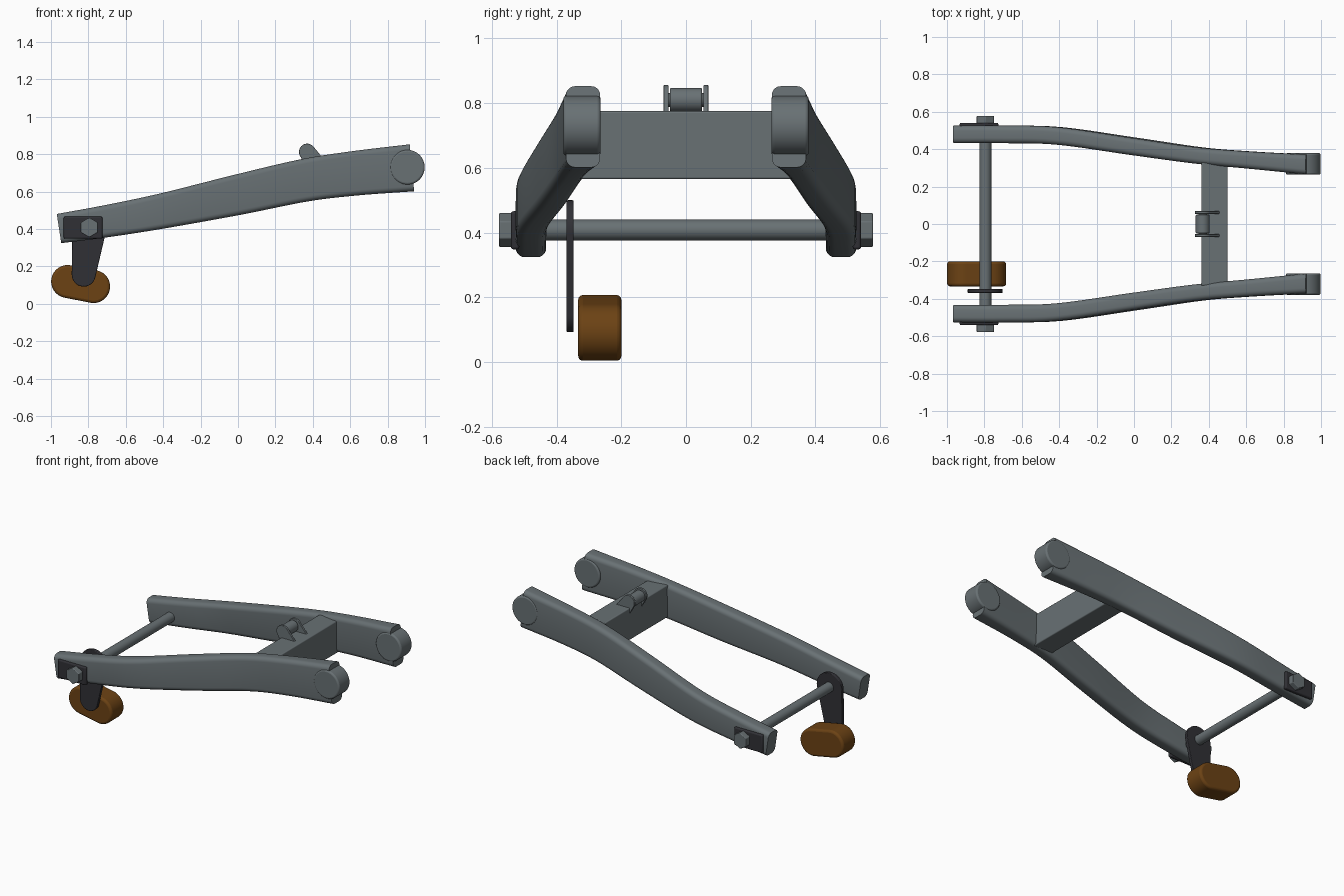
import bpy, bmesh, math
from mathutils import Vector

cube = bpy.data.objects.get("Cube")
if cube:
    bpy.data.objects.remove(cube, do_unlink=True)


def material(name, rgb):
    m = bpy.data.materials.new(name)
    m.use_nodes = True
    m.diffuse_color = (*rgb, 1)
    m.node_tree.nodes["Principled BSDF"].inputs["Base Color"].default_value = (*rgb, 1)
    return m


STEEL = material("steel grey", (0.14, 0.165, 0.175))
DARK = material("dark metal", (0.03, 0.03, 0.036))
BROWN = material("brown", (0.15, 0.055, 0.007))


def finish(name, bm, mat, bevel=0.0):
    bmesh.ops.recalc_face_normals(bm, faces=bm.faces)
    me = bpy.data.meshes.new(name)
    bm.to_mesh(me)
    bm.free()
    me.materials.append(mat)
    ob = bpy.data.objects.new(name, me)
    bpy.context.collection.objects.link(ob)
    bpy.ops.object.select_all(action="DESELECT")
    ob.select_set(True)
    bpy.context.view_layer.objects.active = ob
    bpy.ops.object.shade_smooth_by_angle(angle=math.radians(35))
    if bevel:
        b = ob.modifiers.new("rounded edges", "BEVEL")
        b.width = bevel
        b.segments = 3
        b.limit_method = "ANGLE"
        b.angle_limit = math.radians(40)
    return ob


def plate(name, outline, y0, y1, mat, bevel=0.0):
    """Extrude an (x, z) outline along y."""
    bm = bmesh.new()
    rings = [[bm.verts.new((x, y, z)) for x, z in outline] for y in (y0, y1)]
    bm.faces.new(rings[0])
    bm.faces.new(rings[1])
    n = len(outline)
    for i in range(n):
        j = (i + 1) % n
        bm.faces.new((rings[0][i], rings[0][j], rings[1][j], rings[1][i]))
    return finish(name, bm, mat, bevel)


def disc(x, z, r, n=40):
    return [(x + r * math.sin(2 * math.pi * i / n), z + r * math.cos(2 * math.pi * i / n))
            for i in range(n)]


def hull(points):
    """Convex outline around a set of (x, z) points."""
    pts = sorted(set(points))

    def half(seq):
        out = []
        for p in seq:
            while len(out) > 1 and ((out[-1][0] - out[-2][0]) * (p[1] - out[-2][1])
                                    - (out[-1][1] - out[-2][1]) * (p[0] - out[-2][0])) <= 0:
                out.pop()
            out.append(p)
        return out[:-1]
    return half(pts) + half(pts[::-1])


def rect(x0, x1, z0, z1):
    return [(x0, z0), (x1, z0), (x1, z1), (x0, z1)]


# Arm stations: x, y, z, half width, half height
STATIONS = [
    (-0.957, 0.479, 0.402, 0.047, 0.079),
    (-0.70, 0.479, 0.442, 0.047, 0.086),
    (-0.40, 0.471, 0.497, 0.047, 0.094),
    (0.0, 0.415, 0.583, 0.046, 0.108),
    (0.35, 0.366, 0.659, 0.044, 0.114),
    (0.62, 0.342, 0.697, 0.046, 0.119),
    (0.93, 0.318, 0.727, 0.053, 0.126),
]


def spline(stations, steps=6):
    pts = [Vector(s) for s in stations]
    ext = [2 * pts[0] - pts[1]] + pts + [2 * pts[-1] - pts[-2]]
    out = []
    for a, b, c, d in zip(ext, ext[1:], ext[2:], ext[3:]):
        for k in range(steps):
            t = k / steps
            out.append(0.5 * (2 * b + (c - a) * t + (2 * a - 5 * b + 4 * c - d) * t * t
                              + (3 * b - a - 3 * c + d) * t ** 3))
    return out + [pts[-1]]


def arm(name, side):
    bm = bmesh.new()
    path = spline(STATIONS)
    rings = []
    for i, p in enumerate(path):
        a, b = path[max(i - 1, 0)], path[min(i + 1, len(path) - 1)]
        tilt = math.atan2(b[2] - a[2], b[0] - a[0])
        x, y, z, w, h = p
        r = 0.028
        ring = []
        for q, (sy, sz) in enumerate([(1, 1), (-1, 1), (-1, -1), (1, -1)]):
            for k in range(6):
                ang = math.pi / 2 * (q + k / 5)
                u = sy * (w - r) + r * math.cos(ang)
                v = sz * (h - r) + r * math.sin(ang)
                ring.append(bm.verts.new((x - v * math.sin(tilt), side * (y + u),
                                          z + v * math.cos(tilt))))
        rings.append(ring)
    for A, B in zip(rings, rings[1:]):
        for i in range(len(A)):
            j = (i + 1) % len(A)
            bm.faces.new((A[i], A[j], B[j], B[i]))
    bm.faces.new(rings[0])
    bm.faces.new(rings[-1])
    finish(name, bm, STEEL)


AX, AZ = -0.795, 0.408

for label, s in (("left", -1), ("right", 1)):
    end = "front" if s < 0 else "back"
    arm(end + "_arm", s)
    plate(end + "_pivot_bush", disc(0.905, 0.73, 0.093, 48), s * 0.264, s * 0.379, STEEL, 0.01)
    plate(end + "_axle_plate", rect(-0.932, -0.725, 0.348, 0.466), s * 0.515, s * 0.541, DARK, 0.008)
    plate(end + "_axle_nut", disc(AX, AZ, 0.053, 6), s * 0.535, s * 0.578, STEEL, 0.004)
    # Shock mount lugs on the crossbar
    plate(end + "_mount_lug", hull(disc(0.37, 0.812, 0.044) + [(0.36, 0.74), (0.465, 0.765)]),
          s * 0.054, s * 0.069, STEEL, 0.003)

# Crossbar between the arms, with the mount roller
plate("crossbar", rect(0.36, 0.50, 0.565, 0.775), -0.33, 0.33, STEEL, 0.006)
plate("mount_roller", disc(0.367, 0.81, 0.037), -0.05, 0.05, STEEL, 0.005)
plate("mount_pin", disc(0.367, 0.81, 0.022), -0.06, 0.06, STEEL)

# Axle, hanging lever and pad
plate("axle", disc(AX, AZ, 0.032), -0.55, 0.55, STEEL)
plate("lever", hull(disc(AX, AZ, 0.092) + disc(-0.825, 0.156, 0.064)), -0.369, -0.347, DARK, 0.004)
plate("pad", hull(disc(-0.911, 0.119, 0.088) + disc(-0.772, 0.092, 0.088)),
      -0.333, -0.2, BROWN, 0.014)
